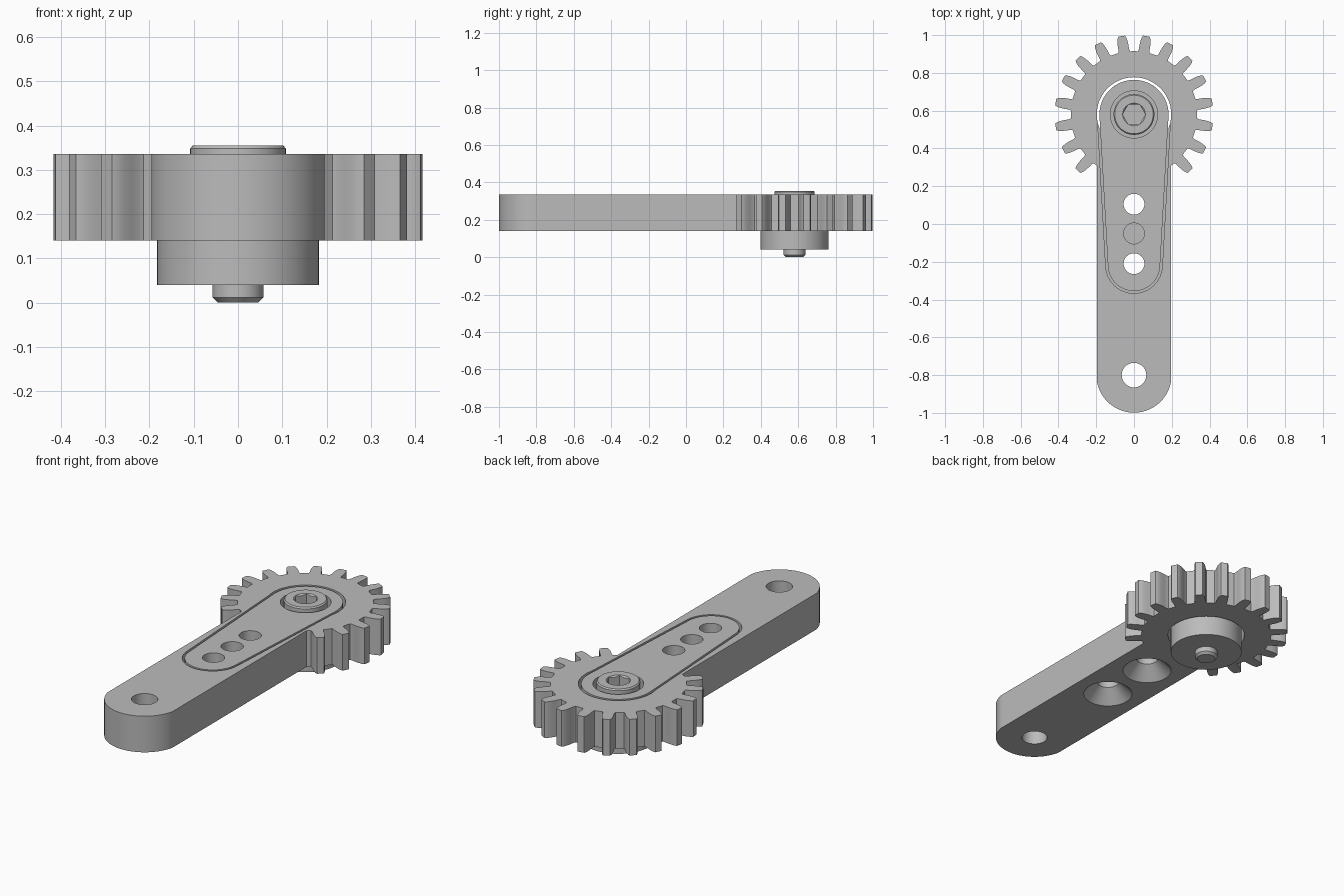
import bpy, bmesh
from math import sin, cos, pi, radians, asin, sqrt

cube = bpy.data.objects.get("Cube")
if cube:
    bpy.data.objects.remove(cube, do_unlink=True)

grey = bpy.data.materials.new("light grey")
grey.use_nodes = True
colour = (0.5, 0.5, 0.5, 1)
grey.diffuse_color = colour
grey.node_tree.nodes["Principled BSDF"].inputs["Base Color"].default_value = colour

GEAR_Y, END_Y = 0.58, -0.8
BOTTOM, TOP, FLOOR = 0.14, 0.336, 0.235
WIDTH = 0.195


def loft(name, rings):
    """Solid through a list of rings; each ring is (outline, z)."""
    bm = bmesh.new()
    loops = [[bm.verts.new((x, y, z)) for x, y in pts] for pts, z in rings]
    n = len(loops[0])
    for a, b in zip(loops, loops[1:]):
        for i in range(n):
            j = (i + 1) % n
            bm.faces.new((a[i], a[j], b[j], b[i]))
    bm.faces.new(loops[0][::-1])
    bm.faces.new(loops[-1])
    bmesh.ops.recalc_face_normals(bm, faces=bm.faces)
    mesh = bpy.data.meshes.new(name)
    bm.to_mesh(mesh)
    bm.free()
    mesh.materials.append(grey)
    obj = bpy.data.objects.new(name, mesh)
    bpy.context.collection.objects.link(obj)
    return obj


def arc(cy, r, start, end, steps):
    return [(r * cos(start + (end - start) * i / steps),
             cy + r * sin(start + (end - start) * i / steps))
            for i in range(steps + 1)]


def lathe(name, cy, profile, sides=48):
    """Round part standing at (0, cy); profile is (radius, z) pairs."""
    return loft(name, [(arc(cy, r, 0, 2 * pi, sides)[:-1], z) for r, z in profile])


def tapered_slot(name, big, small, small_y, z0, z1):
    tilt = asin((big - small) / (GEAR_Y - small_y))
    pts = arc(GEAR_Y, big, -tilt, pi + tilt, 40)
    pts += arc(small_y, small, pi + tilt, 2 * pi - tilt, 24)
    return loft(name, [(pts, z0), (pts, z1)])


def cut(target, cutters):
    for c in cutters:
        mod = target.modifiers.new("cut", 'BOOLEAN')
        mod.operation, mod.solver, mod.object = 'DIFFERENCE', 'EXACT', c
    bpy.context.view_layer.update()
    graph = bpy.context.evaluated_depsgraph_get()
    mesh = bpy.data.meshes.new_from_object(target.evaluated_get(graph))
    target.modifiers.clear()
    target.data = mesh
    for c in cutters:
        bpy.data.objects.remove(c, do_unlink=True)


# Gear and arm share one outline: half of it is traced, then mirrored
ROOT = 0.335
flank = [(5.4, ROOT), (4.7, 0.345), (4.4, 0.37), (3.9, 0.392), (3.2, 0.41), (2.4, 0.42)]
polar = [(0, ROOT)]
for k in range(8):
    mid = 9 + 18 * k
    polar += [(mid - a, r) for a, r in flank]
    polar += [(mid + a, r) for a, r in reversed(flank)]
half = [(r * sin(radians(a)), GEAR_Y + r * cos(radians(a))) for a, r in polar]
half.append((WIDTH, GEAR_Y - sqrt(ROOT ** 2 - WIDTH ** 2)))
half += arc(END_Y, WIDTH + 0.004, 0, -pi / 2, 16)
half = [(min(x, WIDTH) if y < 0.2 else x, y) for x, y in half]
outline = half + [(-x, y) for x, y in half[-2:0:-1]]
geared_arm = loft("geared_arm", [(outline, BOTTOM), (outline, TOP)])

# Horn pocket, gear bore, end hole and countersunk screw holes
SCREW_HOLES = (0.105, -0.21)
cutters = [
    tapered_slot("pocket_cutter", 0.194, 0.15, -0.217, FLOOR, 0.5),
    lathe("bore_cutter", GEAR_Y, [(0.197, 0), (0.197, 0.6)], 64),
    lathe("end_hole_cutter", END_Y, [(0.065, 0), (0.065, 0.6)]),
]
for y in SCREW_HOLES:
    cutters.append(lathe("countersink_cutter", y,
                         [(0.135, 0.13), (0.055, 0.21), (0.055, 0.6)]))
cut(geared_arm, cutters)

# Tapered horn set into the pocket
horn = tapered_slot("horn", 0.183, 0.138, -0.217, FLOOR, TOP)
cutters = [lathe("horn_hole_cutter", y, [(0.055, 0.1), (0.055, 0.6)])
           for y in (*SCREW_HOLES, -0.05)]
cutters.append(lathe("recess_cutter", GEAR_Y, [(0.125, 0.27), (0.125, 0.6)]))
cut(horn, cutters)

# Hub below the gear
hub = lathe("hub", GEAR_Y, [(0.183, 0.04), (0.183, FLOOR)], 64)

# Socket head and shaft tip of the centre screw
screw_head = lathe("screw_head", GEAR_Y,
                   [(0.108, 0.27), (0.108, 0.348), (0.102, 0.355)])
cut(screw_head, [
    lathe("socket_cutter", GEAR_Y, [(0.06, 0.285), (0.06, 0.5)], 6),
    lathe("socket_rim_cutter", GEAR_Y, [(0.052, 0.347), (0.069, 0.364)]),
])
screw_tip = lathe("screw_tip", GEAR_Y, [(0.046, 0), (0.058, 0.012), (0.058, 0.04)])

# Smooth the round walls and keep the edges crisp
bpy.ops.object.select_all(action='DESELECT')
for obj in (geared_arm, horn, hub, screw_head, screw_tip):
    obj.select_set(True)
    bpy.context.view_layer.objects.active = obj
bpy.ops.object.shade_smooth_by_angle(angle=radians(28))
